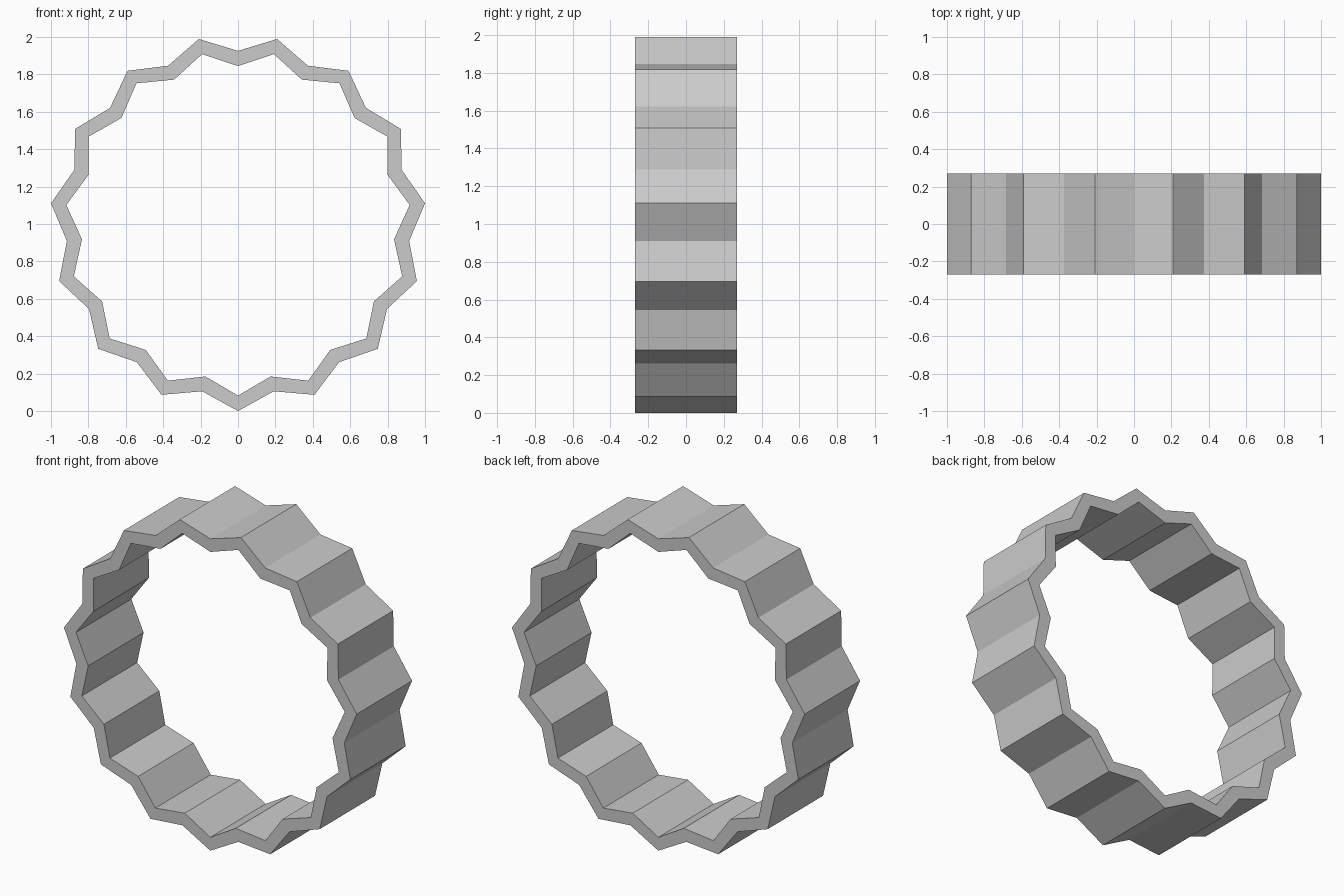
import bpy, bmesh
from math import sin, cos, pi

if "Cube" in bpy.data.objects:
    bpy.data.objects.remove(bpy.data.objects["Cube"])

POINTS = 15          # number of outward corners
HALF_DEPTH = 0.27
PEAK_OUT, VALLEY_OUT = 1.0055, 0.92
PEAK_IN, VALLEY_IN = 0.923, 0.839
CENTRE_Z = PEAK_OUT  # lowest corner touches the floor


def zigzag_loop(bm, peak, valley, y):
    # Closed zigzag outline, starting with the corner that points down
    verts = []
    for i in range(2 * POINTS):
        a = pi * i / POINTS
        r = valley if i % 2 else peak
        verts.append(bm.verts.new((r * sin(a), y, CENTRE_Z - r * cos(a))))
    return verts


# Pleated ring: four outlines joined into a closed band
bm = bmesh.new()
loops = [
    zigzag_loop(bm, PEAK_OUT, VALLEY_OUT, -HALF_DEPTH),
    zigzag_loop(bm, PEAK_OUT, VALLEY_OUT, HALF_DEPTH),
    zigzag_loop(bm, PEAK_IN, VALLEY_IN, HALF_DEPTH),
    zigzag_loop(bm, PEAK_IN, VALLEY_IN, -HALF_DEPTH),
]
n = 2 * POINTS
for k in range(4):
    a, b = loops[k], loops[(k + 1) % 4]
    for i in range(n):
        j = (i + 1) % n
        bm.faces.new((a[i], a[j], b[j], b[i]))
bmesh.ops.recalc_face_normals(bm, faces=bm.faces)

mesh = bpy.data.meshes.new("pleated_ring")
bm.to_mesh(mesh)
bm.free()
ring = bpy.data.objects.new("pleated_ring", mesh)
bpy.context.collection.objects.link(ring)
